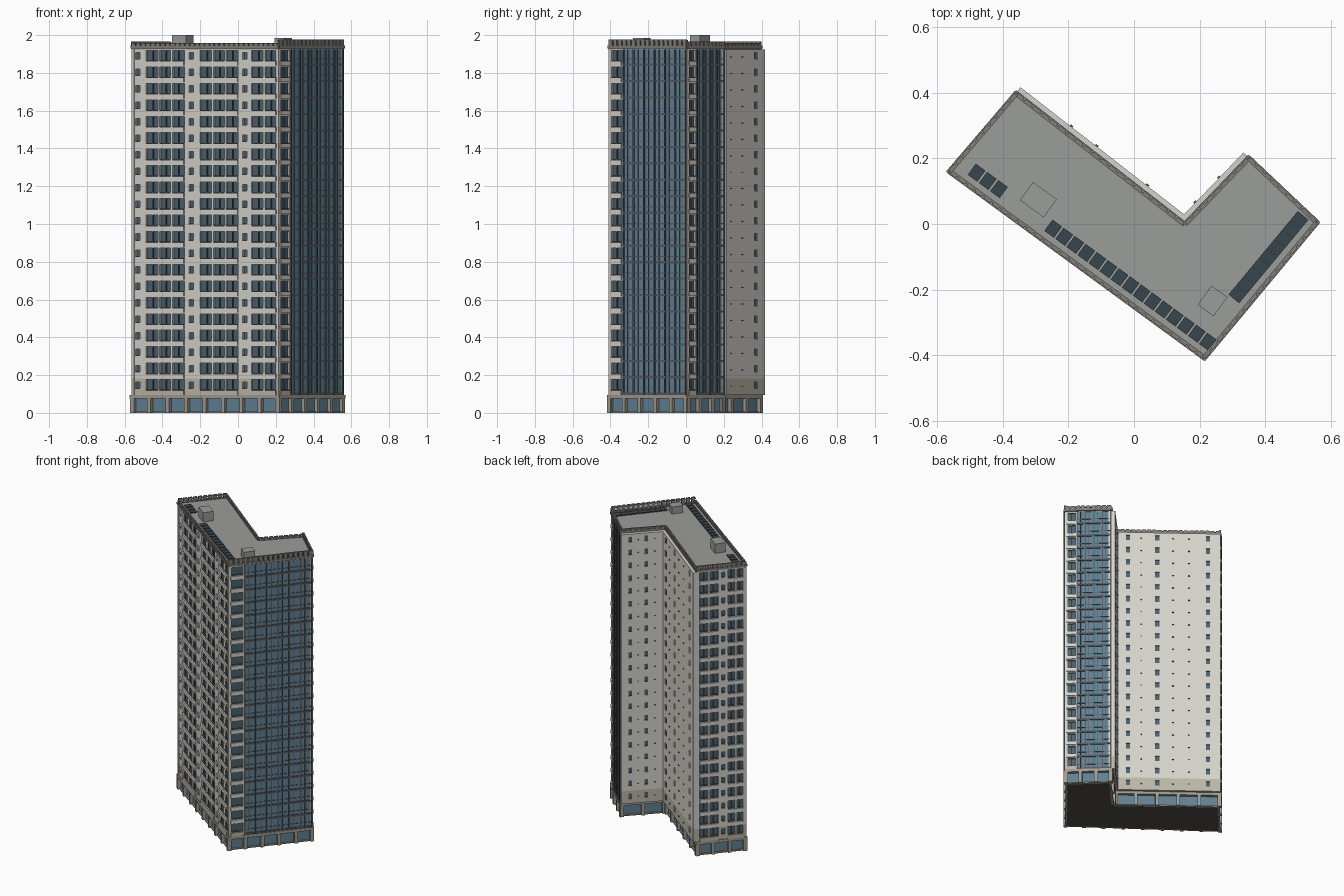
import bpy, bmesh, math
from mathutils import Vector

if "Cube" in bpy.data.objects:
    bpy.data.objects.remove(bpy.data.objects["Cube"])

# footprint corners, counter-clockwise
A, B, C, D, E, F = [Vector(p) for p in
    [(-.565, .16), (.215, -.41), (.56, .005), (.35, .203), (.155, 0), (-.36, .40)]]
FOOT = [A, B, C, D, E, F]
Z0, Z1, FLOORS = .095, 1.925, 21
H = (Z1 - Z0) / FLOORS

COLORS = {
    "wall": (.66, .65, .60), "lower_wall": (.50, .47, .39), "stone": (.36, .33, .28),
    "window": (.07, .12, .16), "curtain": (.12, .22, .30), "frame": (.09, .10, .11),
    "roof": (.33, .34, .32), "panel": (.04, .06, .075), "parapet": (.22, .21, .19),
    "dark": (.08, .075, .07)}
MATS = {}
for key, col in COLORS.items():
    MATS[key] = bpy.data.materials.new(key)
    MATS[key].diffuse_color = (*col, 1)

parts = {}


def part(name, mat):
    if name not in parts:
        parts[name] = (bmesh.new(), mat)
    return parts[name][0]


def prism(bm, pts, z0, z1):
    lo = [bm.verts.new((p.x, p.y, z0)) for p in pts]
    hi = [bm.verts.new((p.x, p.y, z1)) for p in pts]
    bm.faces.new(lo[::-1])
    bm.faces.new(hi)
    n = len(pts)
    for i in range(n):
        j = (i + 1) % n
        bm.faces.new((lo[i], lo[j], hi[j], hi[i]))


def normal(p, q):
    u = (q - p).normalized()
    return Vector((u.y, -u.x))


def offset(pts, d):
    out = []
    for i, p in enumerate(pts):
        n1 = normal(pts[i - 1], p)
        n2 = normal(p, pts[(i + 1) % len(pts)])
        out.append(p + (n1 + n2) * d / (1 + n1.dot(n2)))
    return out


class Side:
    """A facade: boxes are placed by distance along it, depth outward and height."""
    def __init__(self, p, q):
        self.p, self.len = p, (q - p).length
        self.u, self.n = (q - p).normalized(), normal(p, q)

    def box(self, name, mat, a, b, z0, z1, d0, d1):
        pt = lambda s, d: self.p + self.u * s + self.n * d
        prism(part(name, mat), [pt(a, d1), pt(a, d0), pt(b, d0), pt(b, d1)][::-1], z0, z1)


def facade(side, bays, out=0.0):
    """bays: (start, end, window count, kind) as fractions; gaps become solid wall."""
    def wall(a, b, z0, z1, d):
        if b - a > 1e-4:
            cut = Z0 + H
            low = z0 < cut - 1e-4
            if low:
                side.box("lower_walls", "lower_wall", a, b, z0, min(z1, cut), -.02, d)
            if z1 > cut:
                side.box("walls", "wall", a, b, max(z0, cut), z1, -.02, d)
    pos, L = 0, side.len
    for t0, t1, n, kind in bays:
        a, b = t0 * L, t1 * L
        wall(pos, a, Z0, Z1, out)
        pos = b
        w = (b - a) / n
        if kind == "curtain":
            side.box("curtain_glass", "curtain", a, b, Z0, Z1, -.02, -.002)
            for k in range(n + 1):
                s = a + k * w
                side.box("curtain_mullions", "frame", s - .004, s + .004, Z0, Z1, -.01, .005)
                if k < n:
                    s += w * .4
                    side.box("curtain_mullions", "frame", s - .002, s + .002, Z0, Z1, -.01, .002)
            for f in range(FLOORS):
                z = Z0 + f * H
                side.box("curtain_transoms", "frame", a, b, z, z + .012, -.01, .003)
                side.box("curtain_transoms", "frame", a, b, z + .034, z + .038, -.01, .001)
            continue
        sill, head = (.024, .006) if kind == "group" else (.032, .018)
        for f in range(FLOORS):
            z = Z0 + f * H
            wall(a, b, z, z + sill, out + (.006 if kind == "group" else 0))
            wall(a, b, z + H - head, z + H, out)
            if out:
                side.box("back_windows", "window", a, b, z + sill, z + H - head, 0, out - .006)
            for k in range(n):
                c = a + (k + .5) * w
                if kind == "group":
                    side.box("window_frames", "frame", c - .002, c + .002,
                             z + sill, z + H - head, -.02, -.004)
            side.box("window_frames", "frame", a, b, z + sill, z + sill + .004, -.02, out - .003)
        for k in range(1, n):
            s = a + k * w
            wall(s - .006, s + .006, Z0, Z1, out)
    wall(pos, L, Z0, Z1, out)


AB, BC, CD, DE, EF, FA = sides = [Side(FOOT[i], FOOT[(i + 1) % 6]) for i in range(6)]

# glazed core behind all openings
prism(part("window_glass_core", "window"), offset(FOOT, -.012), Z0, Z1)

# facades
G, N = "group", "narrow"
facade(AB, [(.03, .06, 1, N), (.10, .36, 3, G), (.393, .423, 1, N), (.465, .725, 3, G),
            (.755, .785, 1, N), (.815, .985, 2, G)])
facade(BC, [(.025, .17, 1, G), (.19, .985, 6, "curtain")])
facade(CD, [(.04, .23, 1, G), (.26, .985, 4, "curtain")])
facade(DE, [(.16, .24, 1, N), (.52, .60, 1, N)], .022)
facade(EF, [(.105, .145, 1, N), (.38, .42, 1, N), (.86, .90, 1, N)], .022)
facade(FA, [(.06, .44, 2, G), (.50, .57, 1, N), (.63, .95, 2, G)])

# small vents on the blank back walls
for side, ts in ((EF, (.25, .55, .70)), (DE, (.38, .75))):
    for f in range(FLOORS):
        for t in ts:
            s, z = t * side.len, Z0 + (f + .5) * H
            side.box("wall_vents", "frame", s - .005, s + .005, z, z + .005, .015, .027)

# ground floor: inset glazing, columns and slab
prism(part("ground_floor_glass", "curtain"), offset(FOOT, -.014), .006, .08)
prism(part("ground_floor_base", "dark"), offset(FOOT, -.014), 0, .006)
prism(part("podium_slab", "stone"), offset(FOOT, .006), .076, Z0)
for side, n in zip(sides, (8, 5, 3, 2, 5, 3)):
    for k in range(n + 1):
        s = k * side.len / n
        s = min(max(s, .008), side.len - .008)
        side.box("ground_columns", "stone", s - .011, s + .011, 0, .078, -.02, .007)
    side.box("ground_sills", "stone", 0, side.len, 0, .008, -.02, -.004)

# roof slab
prism(part("roof_slab", "roof"), FOOT, Z1, 1.937)

# parapet: upright panels with narrow gaps, tied by rails
for side, top in zip(sides, (1.957, 1.977, 1.967, 1.955, 1.957, 1.967)):
    n = round(side.len / .032)
    w = side.len / n
    for k in range(n):
        side.box("parapet_panels", "parapet", k * w + .004, (k + 1) * w - .004, 1.93, top, -.006, .004)
    side.box("parapet_rails", "parapet", 0, side.len, 1.93, 1.944, -.009, .007)
    side.box("parapet_rails", "parapet", 0, side.len, top - .01, top - .003, -.009, -.002)

# dark roof panels along two edges
def panels(side, x0, x1, n):
    for k in range(n):
        s = x0 + (x1 - x0) * k / (n - 1)
        side.box("roof_panels", "panel", s - .018, s + .018, 1.93, 1.943, -.068, -.026)

panels(AB, .07, .155, 3)
panels(AB, .36, .945, 15)
panels(BC, .215, .51, 9)

# rooftop plant rooms
def plant_room(name, c, a, b, top):
    u, v = AB.u * a / 2, AB.n * b / 2
    c = Vector(c)
    prism(part(name, "roof"), [c - u + v, c + u + v, c + u - v, c - u - v], 1.93, top)

plant_room("plant_room_large", (-.292, .074), .09, .068, 2.0)
plant_room("plant_room_small", (.24, -.235), .06, .072, 1.985)

# write every part out as an object
for name, (bm, mat) in parts.items():
    bmesh.ops.recalc_face_normals(bm, faces=bm.faces)
    me = bpy.data.meshes.new(name)
    bm.to_mesh(me)
    bm.free()
    me.materials.append(MATS[mat])
    bpy.context.collection.objects.link(bpy.data.objects.new(name, me))

for m in bpy.data.materials:
    if m.users and not m.is_grease_pencil:
        m.use_nodes = True
        m.node_tree.nodes["Principled BSDF"].inputs["Base Color"].default_value = m.diffuse_color
